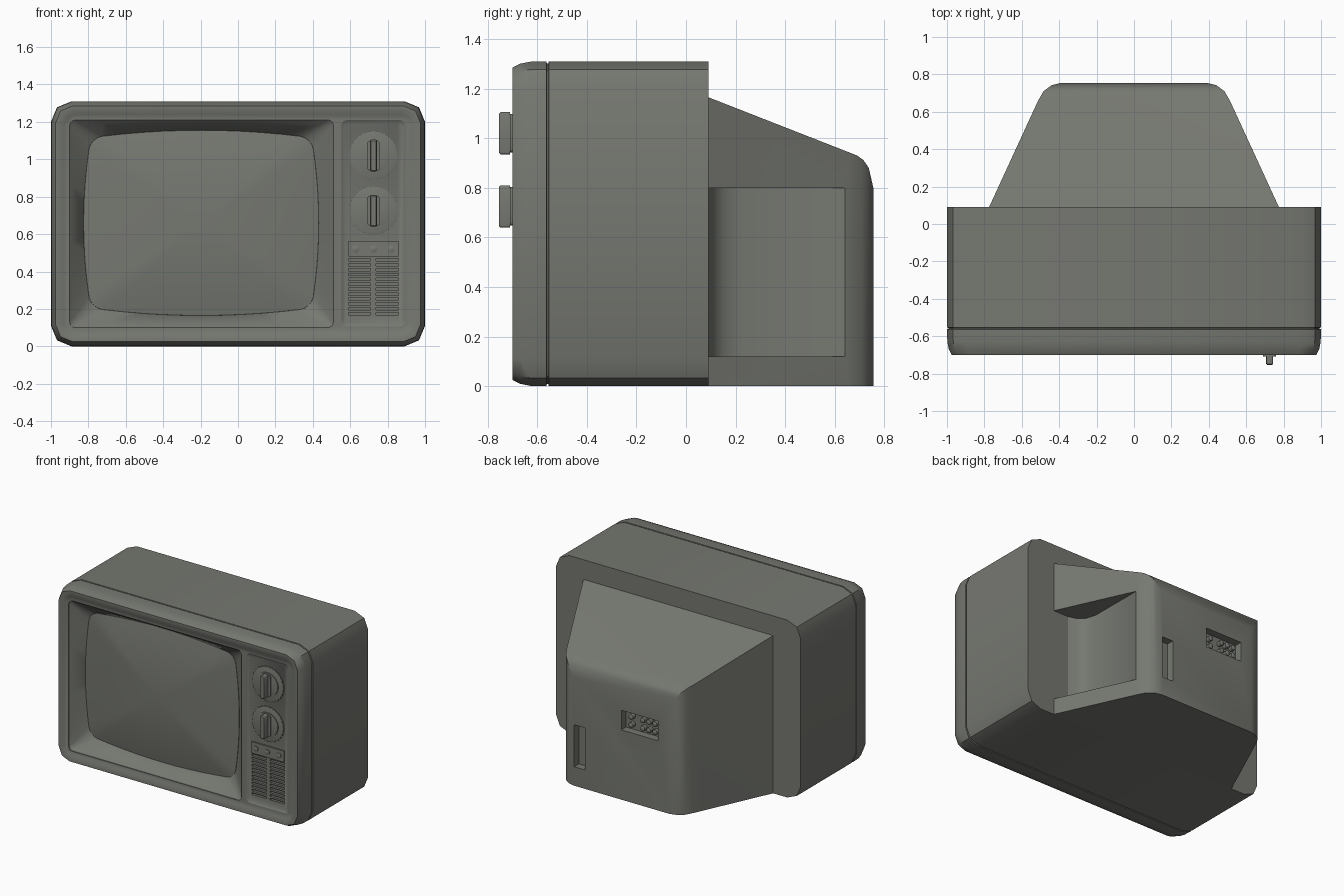
import bpy, bmesh, math

if "Cube" in bpy.data.objects:
    bpy.data.objects.remove(bpy.data.objects["Cube"])

grey = bpy.data.materials.new("warm_grey_plastic")
grey.diffuse_color = (0.18, 0.187, 0.165, 1)
grey.use_nodes = True
grey.node_tree.nodes["Principled BSDF"].inputs["Base Color"].default_value = grey.diffuse_color


def finish(name, bm, angle=42):
    bmesh.ops.recalc_face_normals(bm, faces=bm.faces)
    me = bpy.data.meshes.new(name)
    bm.to_mesh(me)
    bm.free()
    me.materials.append(grey)
    ob = bpy.data.objects.new(name, me)
    bpy.context.collection.objects.link(ob)
    smooth(ob, angle)
    return ob


def smooth(ob, angle):
    bpy.ops.object.select_all(action='DESELECT')
    ob.select_set(True)
    bpy.context.view_layer.objects.active = ob
    bpy.ops.object.shade_smooth_by_angle(angle=math.radians(angle))


def loft(name, rings, angle=42):
    """Bridge equal-length rings of points and cap both ends."""
    bm = bmesh.new()
    vs = [[bm.verts.new(p) for p in r] for r in rings]
    n = len(rings[0])
    for a, b in zip(vs, vs[1:]):
        for i in range(n):
            j = (i + 1) % n
            bm.faces.new((a[i], a[j], b[j], b[i]))
    bm.faces.new(vs[0])
    bm.faces.new(vs[-1])
    return finish(name, bm, angle)


def ring(cx, cz, hw, hh, r, y, seg=2, edge=1, bulge=(0, 0)):
    """Rounded rectangle in the xz plane, sides optionally bowed outward."""
    arcs = []
    for k, (sx, sz) in enumerate(((1, 1), (-1, 1), (-1, -1), (1, -1))):
        arcs.append([(sx * (hw - r) + r * math.cos((k + i / seg) * math.pi / 2),
                      sz * (hh - r) + r * math.sin((k + i / seg) * math.pi / 2))
                     for i in range(seg + 1)])
    pts = []
    for k in range(4):
        pts += arcs[k]
        a, b = arcs[k][-1], arcs[(k + 1) % 4][0]
        pts += [(a[0] + (b[0] - a[0]) * t / edge, a[1] + (b[1] - a[1]) * t / edge)
                for t in range(1, edge)]
    return [(cx + x * (1 + bulge[0] * (1 - (z / hh) ** 2)), y,
             cz + z * (1 + bulge[1] * (1 - (x / hw) ** 2))) for x, z in pts]


def boxes(name, bounds):
    bm = bmesh.new()
    for x0, x1, y0, y1, z0, z1 in bounds:
        g = bmesh.ops.create_cube(bm, size=1)
        for v in g['verts']:
            v.co = ((x0 + x1) / 2 + v.co.x * (x1 - x0), (y0 + y1) / 2 + v.co.y * (y1 - y0),
                    (z0 + z1) / 2 + v.co.z * (z1 - z0))
    return finish(name, bm)


def disc(name, cx, cz, steps, n=32, tooth=0):
    """Turned part facing -y; steps are (y, radius)."""
    return loft(name, [[(cx + (r - tooth * (i % 2)) * math.cos(2 * math.pi * i / n), y,
                         cz + (r - tooth * (i % 2)) * math.sin(2 * math.pi * i / n))
                        for i in range(n)] for y, r in steps])


def boolean(ob, cutter, op='DIFFERENCE'):
    m = ob.modifiers.new("cut", 'BOOLEAN')
    m.object, m.operation, m.solver = cutter, op, 'EXACT'
    bpy.ops.object.select_all(action='DESELECT')
    ob.select_set(True)
    bpy.context.view_layer.objects.active = ob
    bpy.ops.object.modifier_apply(modifier=m.name)
    bpy.data.objects.remove(cutter)


# Cabinet shell: back to front, with seam groove, rounded front edge and stepped rim
shell = [(0.09, 0), (-0.553, 0), (-0.555, 0.008), (-0.561, 0.008), (-0.563, 0), (-0.63, 0.002),
         (-0.67, 0.01), (-0.70, 0.025), (-0.70, 0.055), (-0.69, 0.07)]
cabinet = loft("cabinet", [ring(0, 0.655, 1 - i, 0.655 - i, 0.11 - i * 0.8, y) for y, i in shell])

# Screen opening: funnel from sharp rectangle to bowed screen outline
OPEN = dict(seg=4, edge=10)


def screen_ring(y, t=1.0):
    return ring(-0.197, 0.66, 0.59 * t, 0.455 * t, 0.06 * t, y, bulge=(0.065, 0.088), **OPEN)


boolean(cabinet, loft("cutter", [
    ring(-0.195, 0.655, 0.705, 0.555, 0.03, -0.72, **OPEN),
    ring(-0.195, 0.655, 0.705, 0.555, 0.03, -0.685, **OPEN),
    ring(-0.195, 0.655, 0.69, 0.54, 0.03, -0.67, **OPEN),
    screen_ring(-0.60), screen_ring(-0.585)]))

# Control panel pocket, speaker slots
boolean(cabinet, loft("cutter", [ring(0.724, 0.658, w, h, 0.03, y, seg=4) for w, h, y in
                                 ((0.171, 0.552, -0.72), (0.171, 0.552, -0.69), (0.158, 0.539, -0.68))]))
boolean(cabinet, boxes("cutter", [(x, x + 0.118, -0.70, -0.662, 0.168 + i * 0.0262, 0.181 + i * 0.0262)
                                  for x in (0.59, 0.739) for i in range(12)]))
smooth(cabinet, 42)

# Domed picture tube
T = [1, 0.9, 0.75, 0.6, 0.45, 0.3, 0.15, 0.03]
loft("screen", [screen_ring(-0.58, 1.01)] + [screen_ring(-0.602 - 0.05 * (1 - t * t), t) for t in T], 60)

# Tuning knobs: toothed dial, cap and stepped grip bar
for label, z in (("upper", 1.02), ("lower", 0.725)):
    disc(label + "_dial", 0.725, z, [(-0.67, 0.131), (-0.688, 0.131), (-0.69, 0.125)], 56, 0.006)
    disc(label + "_knob_cap", 0.725, z, [(-0.68, 0.088), (-0.697, 0.088), (-0.699, 0.08)])
    loft(label + "_knob_grip", [ring(0.725, z, w, h, r, y, seg=3) for w, h, r, y in
                                ((0.035, 0.078, 0.015, -0.69), (0.035, 0.078, 0.015, -0.709),
                                 (0.018, 0.085, 0.008, -0.709), (0.018, 0.085, 0.008, -0.748),
                                 (0.014, 0.079, 0.006, -0.754))])

# Button plate with three push buttons
boxes("button_plate", [(0.59, 0.857, -0.69, -0.67, 0.48, 0.562)])
for i, x in enumerate((0.63, 0.724, 0.818)):
    disc(f"push_button_{i + 1}", x, 0.52, [(-0.68, 0.019), (-0.696, 0.019), (-0.699, 0.012)], 16)

# Rear housing: tapered plan intersected with the sloping side profile
half = [(0.78, 0.08), (0.775, 0.09), (0.515, 0.655), (0.484, 0.71), (0.44, 0.742), (0.39, 0.755)]
plan = half + [(-x, y) for x, y in reversed(half)]
rear = loft("rear_housing", [[(x, y, z) for x, y in plan] for z in (0, 1.4)])
side = [(0.05, -0.0), (0.05, 1.18), (0.09, 1.165), (0.69, 0.93), (0.715, 0.912), (0.737, 0.88),
        (0.755, 0.80), (0.755, -0.0)]
boolean(rear, loft("cutter", [[(x, y, z) for y, z in side] for x in (-1, 1)]), 'INTERSECT')

# Hand recess in the right side only, rounded into the cabinet back
bay = [(0.95, 0.07), (0.68, 0.07), (0.65, 0.09), (0.585, 0.11), (0.545, 0.15), (0.522, 0.22),
       (0.52, 0.64), (0.55, 0.70), (0.95, 0.70)]
boolean(rear, loft("cutter", [[(x, y, z) for x, y in bay] for z in (0.12, 0.80)]))

# Back pockets: cable slot and socket bay
boolean(rear, boxes("cutter", [(0.295, 0.385, 0.70, 0.80, 0.14, 0.45),
                               (-0.30, 0.0, 0.70, 0.80, 0.515, 0.66)]))
smooth(rear, 42)
for i, x in enumerate((-0.06, -0.155, -0.205, -0.255)):
    for j, z in enumerate((0.555, 0.615)):
        disc(f"socket_{i + 1}_{j + 1}", x, z, [(0.69, 0.019), (0.73, 0.019), (0.735, 0.012)], 12)
